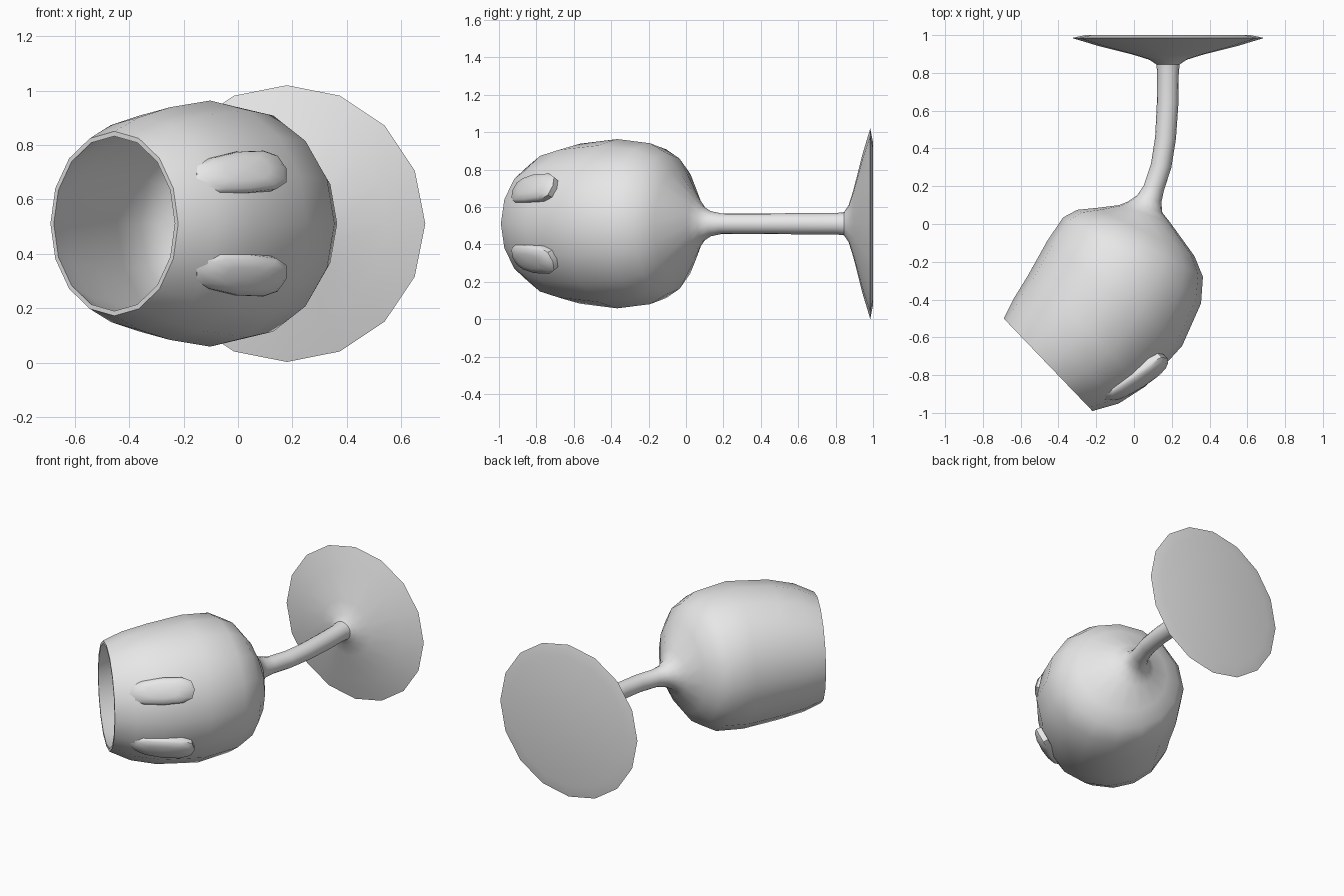
import bpy, bmesh
from math import sin, cos, pi, copysign
from mathutils import Vector

cube = bpy.data.objects.get("Cube")
if cube:
    bpy.data.objects.remove(cube)

SIDES = 16
MID = 0.511          # height of the glass axis
WALL = 0.018         # thickness of the bowl wall
UP = Vector((0, 0, 1))

grey = bpy.data.materials.new("plain grey")
grey.use_nodes = True
grey.diffuse_color = (0.8, 0.8, 0.8, 1)
grey.node_tree.nodes["Principled BSDF"].inputs["Base Color"].default_value = (0.8, 0.8, 0.8, 1)


def finish(bm, name):
    bmesh.ops.recalc_face_normals(bm, faces=bm.faces)
    mesh = bpy.data.meshes.new(name)
    bm.to_mesh(mesh)
    bm.free()
    mesh.materials.append(grey)
    obj = bpy.data.objects.new(name, mesh)
    bpy.context.collection.objects.link(obj)
    bpy.ops.object.select_all(action='DESELECT')
    obj.select_set(True)
    bpy.context.view_layer.objects.active = obj
    bpy.ops.object.shade_smooth_by_angle(angle=0.7)
    return obj


def ring(bm, section, inset=0.0):
    """Circle of vertices whose diameter runs between two outline points."""
    lx, ly, rx, ry = section
    centre = Vector(((lx + rx) / 2, (ly + ry) / 2, MID))
    side = Vector(((rx - lx) / 2, (ry - ly) / 2, 0))
    radius = side.length - inset
    side.normalize()
    return [bm.verts.new(centre + radius * (cos(a) * side + sin(a) * UP))
            for a in (2 * pi * i / SIDES for i in range(SIDES))]


def bridge(bm, rings):
    for a, b in zip(rings, rings[1:]):
        n = len(a)
        for i in range(n):
            j = (i + 1) % n
            bm.faces.new((a[i], a[j], b[j], b[i]))


# Bowl outline, rim to bottom: left x, y and right x, y
bowl = [
    (-.69, -.50, -.22, -.99),
    (-.64, -.40, -.08, -.95),
    (-.56, -.27, .06, -.86),
    (-.46, -.09, .255, -.645),
    (-.375, .035, .355, -.42),
    (-.30, .075, .365, -.28),
    (-.20, .085, .32, -.17),
    (-.08, .10, .19, .01),
]
# Curved stem
stem = [
    (-.03, .12, .15, .06),
    (.015, .15, .145, .115),
    (.05, .20, .158, .175),
    (.09, .32, .198, .30),
    (.112, .46, .222, .45),
    (.121, .64, .235, .635),
    (.123, .80, .237, .80),
]
# Round foot: y and radius
foot = [(.845, .062), (.87, .10), (.895, .18), (.943, .37), (.985, .509), (1.0, .435)]
foot_sections = [(.18 - r, y, .18 + r, y) for y, r in foot]

# One closed skin: inner wall, rim, outer wall, stem and foot
bm = bmesh.new()
inside = [ring(bm, s, WALL) for s in reversed(bowl[:-1])]
outside = [ring(bm, s) for s in bowl + stem + foot_sections]
bridge(bm, inside + outside)
bm.faces.new(outside[-1])
floor = bm.verts.new((.06, .0, MID))
for i in range(SIDES):
    bm.faces.new((floor, inside[0][i], inside[0][(i + 1) % SIDES]))
finish(bm, "bent_glass")

# Raised oval eyes that follow the bowl wall
RIM = Vector((-.455, -.745, MID))
ALONG = Vector((.72, .69, 0)).normalized()
OUT = Vector((.69, -.72, 0)).normalized()


def on_bowl(t, angle, height):
    r = .34 + .47 * t - .47 * t * t + height
    return RIM + ALONG * t + r * (cos(angle) * OUT + sin(angle) * UP)


def blunt(v):
    return copysign(abs(v) ** 0.7, v)


def eye(name, tilt):
    bm = bmesh.new()
    rings = []
    for scale, height in ((1, -.03), (1, .004), (.86, .019), (.5, .027)):
        rings.append([bm.verts.new(on_bowl(.285 + .195 * scale * blunt(cos(a)),
                                           tilt + .19 * scale * blunt(sin(a)), height))
                      for a in (2 * pi * i / 12 for i in range(12))])
    bridge(bm, rings)
    bm.faces.new(rings[0])
    tip = bm.verts.new(on_bowl(.285, tilt, .029))
    for i in range(12):
        bm.faces.new((tip, rings[-1][i], rings[-1][(i + 1) % 12]))
    finish(bm, name)


eye("upper_eye", .455)
eye("lower_eye", -.455)
